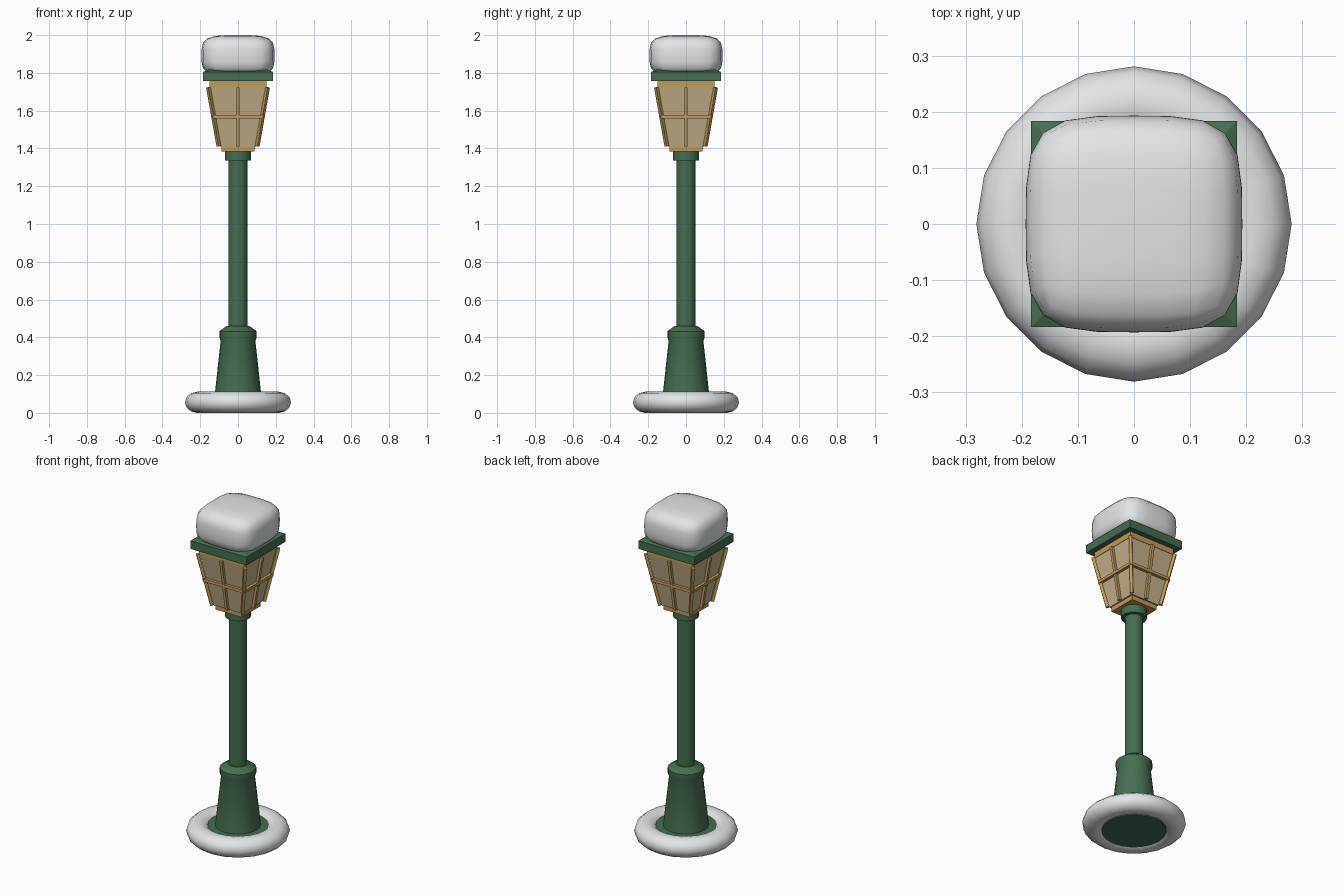
import bpy, bmesh, math
from mathutils import Vector

old = bpy.data.objects.get("Cube")
if old:
    bpy.data.objects.remove(old, do_unlink=True)


def material(name, rgb):
    m = bpy.data.materials.new(name)
    m.use_nodes = True
    m.diffuse_color = (*rgb, 1)
    m.node_tree.nodes["Principled BSDF"].inputs["Base Color"].default_value = (*rgb, 1)
    return m


GREEN = material("painted green", (0.06, 0.155, 0.085))
SNOW = material("snow white", (0.77, 0.78, 0.8))
GLASS = material("warm glass", (0.56, 0.44, 0.26))
GOLD = material("golden frame", (0.53, 0.33, 0.1))


def finish(name, bm, mat, smooth=None):
    bmesh.ops.recalc_face_normals(bm, faces=bm.faces)
    mesh = bpy.data.meshes.new(name)
    bm.to_mesh(mesh)
    bm.free()
    mesh.materials.append(mat)
    obj = bpy.data.objects.new(name, mesh)
    bpy.context.collection.objects.link(obj)
    if smooth:
        bpy.ops.object.select_all(action='DESELECT')
        obj.select_set(True)
        bpy.context.view_layer.objects.active = obj
        bpy.ops.object.shade_smooth_by_angle(angle=math.radians(smooth))
    return obj


def stack(name, profile, sides, mat, smooth=None):
    """Closed stack of rings from (radius, height); four sides give half-widths."""
    bm = bmesh.new()
    square = sides == 4
    turn = math.pi / 4 if square else 0
    grow = math.sqrt(2) if square else 1
    rings = []
    for r, z in profile:
        angles = [turn + math.tau * i / sides for i in range(sides)]
        rings.append([bm.verts.new((r * grow * math.cos(a), r * grow * math.sin(a), z))
                      for a in angles])
    for low, high in zip(rings, rings[1:]):
        for i in range(sides):
            j = (i + 1) % sides
            bm.faces.new((low[i], low[j], high[j], high[i]))
    bm.faces.new(rings[0])
    bm.faces.new(rings[-1])
    return finish(name, bm, mat, smooth)


def bar(name, start, end, width):
    """Square bar running between two points."""
    a, b = Vector(start), Vector(end)
    bm = bmesh.new()
    bmesh.ops.create_cube(bm, size=1)
    for v in bm.verts:
        v.co = Vector((v.co.x * width, v.co.y * width, v.co.z * (b - a).length))
    obj = finish(name, bm, GOLD)
    obj.location = (a + b) / 2
    obj.rotation_euler = (b - a).to_track_quat('Z', 'Y').to_euler()


# Post: foot, tapered pedestal, shaft and collar
stack("foot_plate", [(0.176, 0.005), (0.17, 0.09)], 20, GREEN, 40)
stack("pedestal", [(0.125, 0.08), (0.092, 0.38), (0.099, 0.40), (0.099, 0.432), (0.06, 0.46)],
      20, GREEN, 30)
stack("shaft", [(0.05, 0.44), (0.05, 1.36)], 20, GREEN, 30)
stack("collar", [(0.07, 1.335), (0.07, 1.385)], 20, GREEN, 30)

# Lantern: glass body between two golden frames
stack("lantern_bottom_frame", [(0.087, 1.383), (0.087, 1.415)], 4, GOLD)
stack("lantern_glass", [(0.095, 1.41), (0.15, 1.725)], 4, GLASS)
stack("lantern_top_frame", [(0.152, 1.722), (0.152, 1.758)], 4, GOLD)

# Glazing bars: a centre bar and a cross bar per side, a post per corner
LOW, MID, HIGH = (0.102, 1.412), (0.133, 1.568), (0.157, 1.723)
for k in range(4):
    c, s = round(math.cos(k * math.pi / 2)), round(math.sin(k * math.pi / 2))

    def place(out, side, z):
        return (out * c - side * s, out * s + side * c, z)

    bar(f"centre_bar_{k}", place(LOW[0], 0, LOW[1]), place(HIGH[0], 0, HIGH[1]), 0.017)
    bar(f"corner_post_{k}", place(LOW[0], LOW[0], LOW[1]),
        place(HIGH[0], HIGH[0], HIGH[1]), 0.017)
    bar(f"cross_bar_{k}", place(MID[0], -MID[0], MID[1]), place(MID[0], MID[0], MID[1]), 0.017)

# Roof slab with a shallow hipped top
stack("roof", [(0.184, 1.756), (0.184, 1.805), (0.125, 1.828)], 4, GREEN)

# Snow cap: a rounded box, puffed out from a subdivided cube
bm = bmesh.new()
bmesh.ops.create_cube(bm, size=2)
bmesh.ops.subdivide_edges(bm, edges=bm.edges[:], cuts=5, use_grid_fill=True)
for v in bm.verts:
    v.co /= sum(abs(x) ** 4 for x in v.co) ** 0.25
    v.co = Vector((v.co.x * 0.193, v.co.y * 0.193, 1.892 + v.co.z * 0.108))
finish("snow_cap", bm, SNOW, 80)

# Snow ring around the foot
bpy.ops.mesh.primitive_torus_add(major_segments=20, minor_segments=12,
                                 major_radius=0.215, minor_radius=0.066,
                                 location=(0, 0, 0.056))
ring = bpy.context.object
ring.name = "snow_ring"
for v in ring.data.vertices:
    v.co.z *= 0.85
ring.data.materials.append(SNOW)
bpy.ops.object.shade_smooth_by_angle(angle=math.radians(80))
